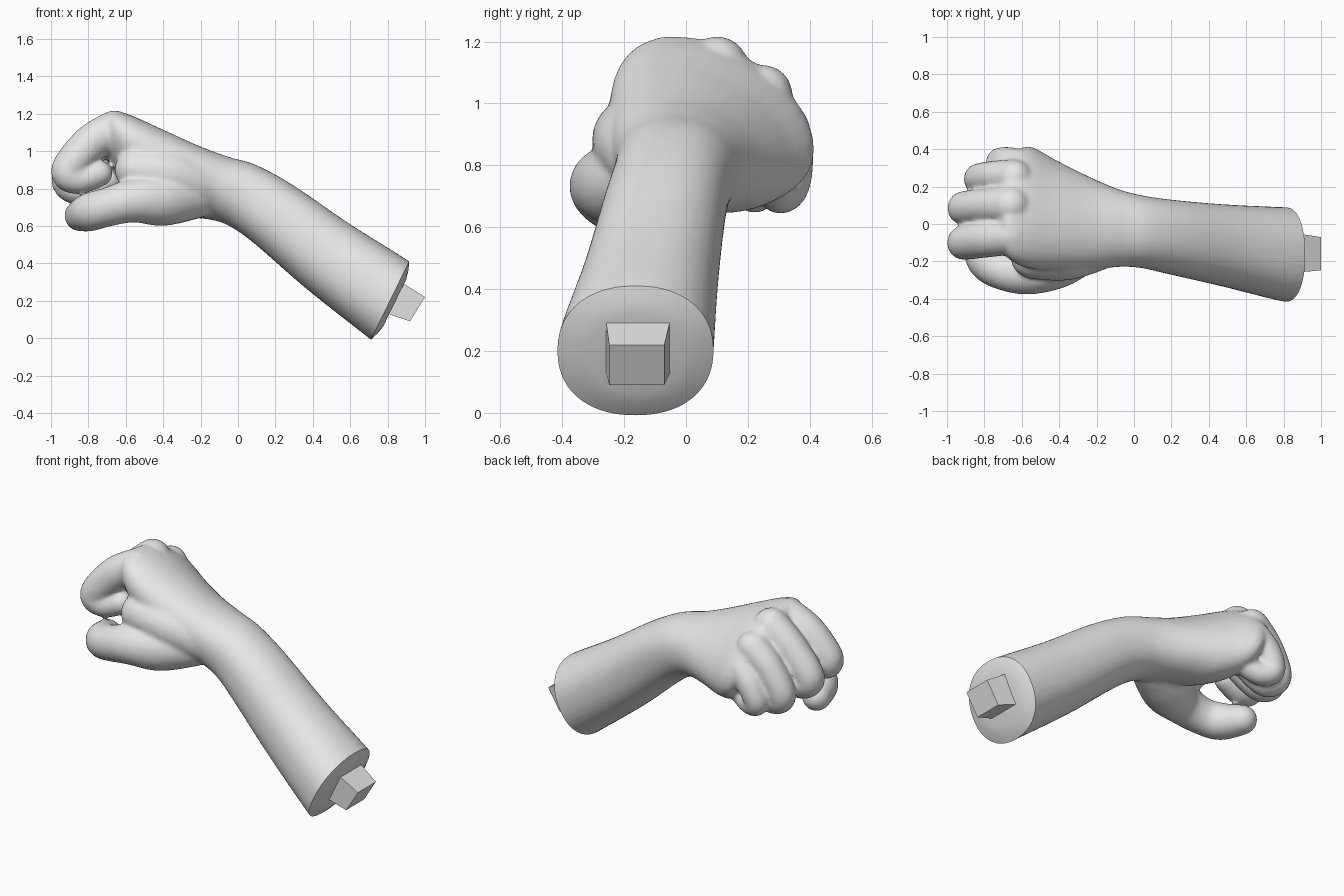
import bpy, bmesh, math
from mathutils import Vector

if "Cube" in bpy.data.objects:
    bpy.data.objects.remove(bpy.data.objects["Cube"])

skin = bpy.data.materials.new("plain_grey")
skin.diffuse_color = (0.8, 0.8, 0.8, 1)
skin.use_nodes = True
skin.node_tree.nodes["Principled BSDF"].inputs["Base Color"].default_value = skin.diffuse_color
SIDES = 32


def spline(rows, steps):
    """Catmull-Rom interpolation through rows of numbers."""
    rows = [Vector(r) for r in rows]
    out = []
    for i in range(len(rows) - 1):
        a, b = rows[max(i - 1, 0)], rows[i]
        c, d = rows[i + 1], rows[min(i + 2, len(rows) - 1)]
        for s in range(steps):
            t = s / steps
            out.append(0.5 * (2 * b + (c - a) * t + (2 * a - 5 * b + 4 * c - d) * t * t
                              + (3 * b - a - 3 * c + d) * t ** 3))
    return out + [rows[-1]]


def loft(bm, rings):
    """Skin closed rings of points and cap both ends."""
    loops = [[bm.verts.new(p) for p in ring] for ring in rings]
    n = len(loops[0])
    for a, b in zip(loops, loops[1:]):
        for i in range(n):
            j = (i + 1) % n
            bm.faces.new((a[i], a[j], b[j], b[i]))
    bm.faces.new(loops[0][::-1])
    bm.faces.new(loops[-1])


def spow(v, p):
    return math.copysign(abs(v) ** p, v)


def body_ring(row):
    """Sheared oval between a top point and a bottom point."""
    tx, tz, bx, bz, y0, y1, lean = row
    mid = Vector(((tx + bx) / 2, (y0 + y1) / 2, (tz + bz) / 2))
    up = Vector(((tx - bx) / 2, 0, (tz - bz) / 2))
    w = (y1 - y0) / 2
    p = 0.9 + 0.1 * max(0, min(lean / 0.3, 1))
    ring = []
    for i in range(SIDES):
        t = 2 * math.pi * i / SIDES
        ring.append(mid + Vector((0, w * spow(math.cos(t), p), 0))
                    + up * spow(math.sin(t - lean), p))
    return ring


def digit(bm, rows):
    """Round-ended tube along points of x, y, z, radius."""
    pts = spline(rows, 6)
    pos = [p.to_3d() for p in pts]
    rad = [p[3] for p in pts]
    tan = [(pos[min(i + 1, len(pos) - 1)] - pos[max(i - 1, 0)]).normalized()
           for i in range(len(pos))]
    caps = [math.radians(a) for a in (85, 65, 45, 22)]
    path = [(pos[0] - tan[0] * rad[0] * math.sin(a), tan[0], rad[0] * math.cos(a)) for a in caps]
    path += list(zip(pos, tan, rad))
    path += [(pos[-1] + tan[-1] * rad[-1] * math.sin(a), tan[-1], rad[-1] * math.cos(a))
             for a in reversed(caps)]
    rings = []
    for c, t, r in path:
        up = (Vector((0.3, 0, 1)) if abs(t.y) > 0.6 else t.cross(Vector((0, -1, 0))))
        up = (up - t * up.dot(t)).normalized()
        if up.z < 0 and abs(t.y) > 0.6:
            up = -up
        side = t.cross(up)
        rings.append([c + r * (side * math.cos(2 * math.pi * i / 20)
                               + up * math.sin(2 * math.pi * i / 20)) for i in range(20)])
    loft(bm, rings)


def make_object(name, bm):
    bmesh.ops.recalc_face_normals(bm, faces=bm.faces[:])
    me = bpy.data.meshes.new(name)
    bm.to_mesh(me)
    bm.free()
    ob = bpy.data.objects.new(name, me)
    bpy.context.collection.objects.link(ob)
    me.materials.append(skin)
    return ob


# Forearm, wrist and palm: top x, z, bottom x, z, y range, lean
bm = bmesh.new()
arm = [
    (1.02, 0.33, 0.80, -0.08, -0.42, 0.085, 0),
    (0.91, 0.415, 0.70, 0.0, -0.415, 0.09, 0),
    (0.60, 0.61, 0.37, 0.26, -0.335, 0.105, 0),
    (0.30, 0.815, 0.10, 0.495, -0.27, 0.13, 0),
    (0.10, 0.925, -0.03, 0.59, -0.235, 0.155, 0.03),
    (-0.05, 0.97, -0.13, 0.63, -0.23, 0.19, 0.1),
    (-0.20, 1.025, -0.27, 0.645, -0.245, 0.255, 0.25),
    (-0.40, 1.115, -0.42, 0.65, -0.25, 0.34, 0.35),
    (-0.58, 1.195, -0.55, 0.70, -0.235, 0.415, 0.42),
    (-0.68, 1.215, -0.63, 0.79, -0.19, 0.375, 0.45),
    (-0.73, 1.15, -0.68, 0.87, -0.12, 0.31, 0.45),
]
loft(bm, [body_ring(r) for r in spline(arm, 6)])

# Curled fingers, index to little
digit(bm, [(-0.66, -0.06, 1.115, .104), (-0.79, -0.08, 1.04, .1), (-0.91, -0.1, 0.895, .092),
           (-0.85, -0.1, 0.85, .08), (-0.74, -0.09, 0.88, .07)])
digit(bm, [(-0.66, 0.1, 1.115, .104), (-0.79, 0.095, 1.01, .095), (-0.91, 0.085, 0.85, .09),
           (-0.83, 0.08, 0.79, .08), (-0.69, 0.07, 0.85, .07)])
digit(bm, [(-0.64, 0.25, 1.03, .096), (-0.75, 0.25, 0.93, .088), (-0.83, 0.24, 0.78, .082),
           (-0.75, 0.22, 0.72, .074), (-0.62, 0.2, 0.79, .065)])
digit(bm, [(-0.61, 0.315, 0.92, .085), (-0.68, 0.335, 0.84, .078), (-0.72, 0.33, 0.74, .072),
           (-0.65, 0.3, 0.71, .066), (-0.55, 0.27, 0.75, .06)])

# Thumb with its fleshy base, curling inward at the tip
digit(bm, [(-0.22, -0.11, 0.76, .12), (-0.40, -0.20, 0.74, .14), (-0.56, -0.26, 0.735, .118),
           (-0.70, -0.25, 0.70, .104), (-0.79, -0.195, 0.675, .104), (-0.845, -0.08, 0.655, .085)])

# Flesh between thumb and index finger
digit(bm, [(-0.12, -0.09, 0.80, .13), (-0.35, -0.165, 0.87, .135), (-0.54, -0.175, 0.90, .12)])

# Fuse into one skin
raw = make_object("raw_arm", bm)
rm = raw.modifiers.new("fuse", 'REMESH')
rm.mode = 'VOXEL'
rm.voxel_size = 0.011
sm = raw.modifiers.new("soften", 'SMOOTH')
sm.factor = 0.5
sm.iterations = 12
dg = bpy.context.evaluated_depsgraph_get()
fused = bpy.data.meshes.new_from_object(raw.evaluated_get(dg))
bm = bmesh.new()
bm.from_mesh(fused)
bpy.data.objects.remove(raw)

# Cut the forearm end, then bulge its cap slightly
normal = Vector((0.9, 0, -0.44)).normalized()
cut = bmesh.ops.bisect_plane(bm, geom=bm.verts[:] + bm.edges[:] + bm.faces[:], dist=1e-5,
                             plane_co=(0.915, 0, 0.41), plane_no=normal, clear_outer=True)
edges = [e for e in cut["geom_cut"] if isinstance(e, bmesh.types.BMEdge)]
cap = bmesh.ops.contextual_create(bm, geom=edges)["faces"]
for scale, push in ((0.8, 0.018), (0.75, 0.01)):
    cap = bmesh.ops.extrude_discrete_faces(bm, faces=cap)["faces"]
    mid = cap[0].calc_center_median()
    for v in cap[0].verts:
        v.co = mid + (v.co - mid) * scale + normal * push
hand = make_object("forearm_and_fist", bm)
bpy.ops.object.select_all(action='DESELECT')
bpy.context.view_layer.objects.active = hand
hand.select_set(True)
bpy.ops.object.shade_smooth_by_angle(angle=math.radians(40))

# Tapered mounting peg on the cut end
bm = bmesh.new()
loft(bm, [[(tx, y0, tz), (tx, y1, tz), (bx, y1, bz), (bx, y0, bz)]
          for tx, tz, bx, bz, y0, y1 in [(0.80, 0.345, 0.73, 0.155, -0.265, -0.04),
                                         (1.0, 0.22, 0.92, 0.09, -0.248, -0.07)]])
make_object("mounting_peg", bm)
